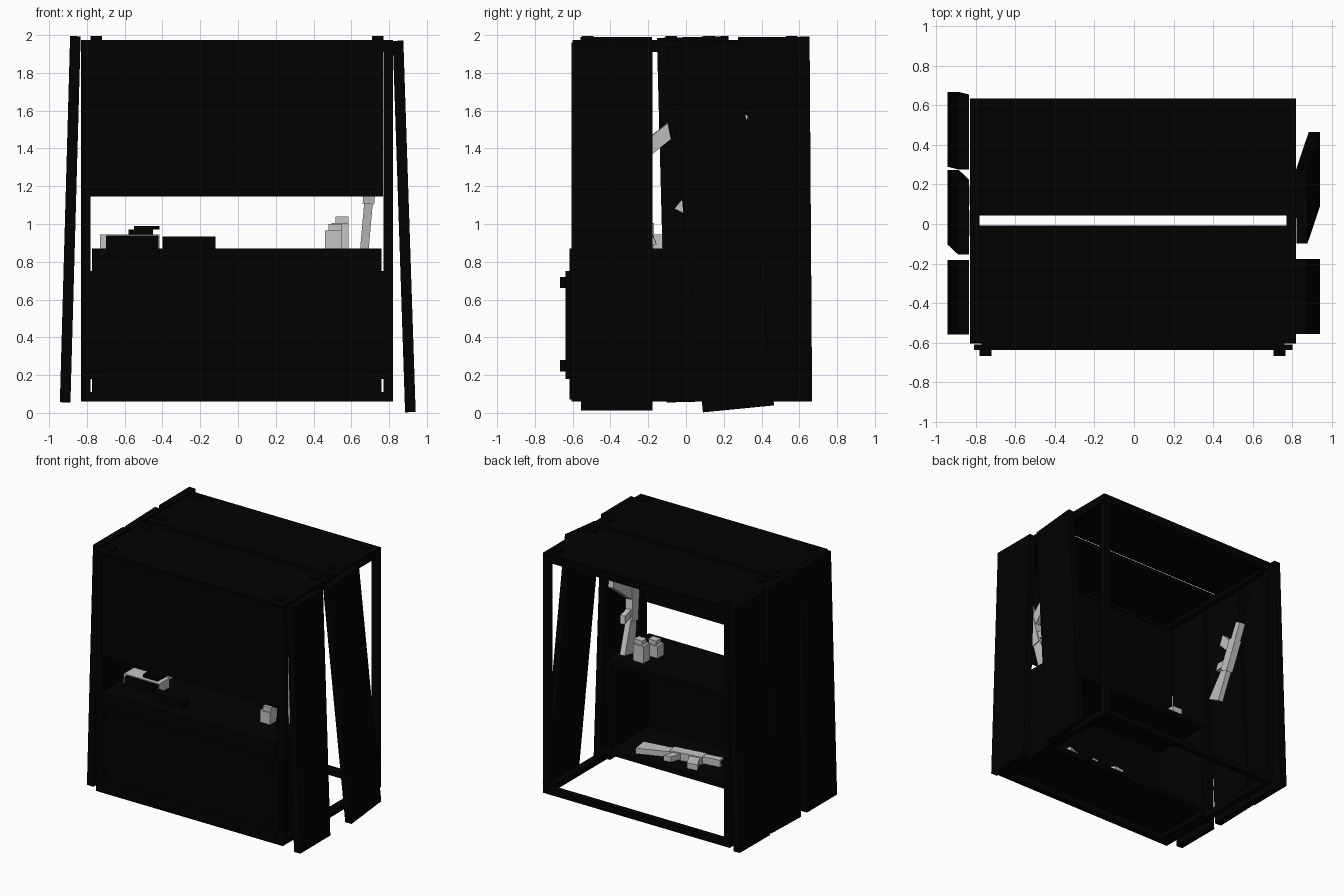
import bpy, bmesh
from math import radians
from mathutils import Matrix, Vector

old = bpy.data.objects.get("Cube")
if old:
    bpy.data.objects.remove(old, do_unlink=True)


def material(name, v):
    m = bpy.data.materials.new(name)
    m.use_nodes = True
    m.diffuse_color = (v, v, v, 1)
    m.node_tree.nodes["Principled BSDF"].inputs["Base Color"].default_value = (v, v, v, 1)
    return m


BLACK = material("black paint", 0.0004)
GREY = material("light grey", 0.55)


def mesh_object(name, bm, mats):
    me = bpy.data.meshes.new(name)
    bm.to_mesh(me)
    bm.free()
    for m in mats:
        me.materials.append(m)
    ob = bpy.data.objects.new(name, me)
    bpy.context.collection.objects.link(ob)
    return ob


def box(name, x, y, z, mat=BLACK):
    """Box from (min, max) ranges on each axis."""
    bm = bmesh.new()
    size = [r[1] - r[0] for r in (x, y, z)]
    mid = [(r[0] + r[1]) / 2 for r in (x, y, z)]
    bmesh.ops.create_cube(bm, size=1, matrix=Matrix.Translation(mid) @ Matrix.Diagonal(size + [1]))
    return mesh_object(name, bm, [mat])


def plank(name, centre, height, lean, tilt):
    """Loose wall plank, leaning inwards and tilted sideways."""
    ob = box(name, (-.028, .028), (-.189, .189), (-height / 2, height / 2))
    ob.location = centre
    ob.rotation_euler = (radians(tilt), radians(lean), 0)


# Timber frame
X0, X1, Y0, Y1, Z0, Z1 = -.83, .82, -.605, .635, .06, 1.96
T = .05
for side, px in (("right", (X0, X0 + T)), ("left", (X1 - T, X1))):
    for end, py in (("front", (Y0, Y0 + .065)), ("back", (Y1 - T, Y1))):
        box(f"{side}_{end}_post", px, py, (Z0, Z1))
    for level, pz in (("bottom", (Z0, Z0 + T)), ("top", (Z1 - T, Z1))):
        box(f"{side}_{level}_rail", px, (Y0, Y1), pz)
for end, py in (("front", (Y0, Y0 + T)), ("back", (Y1 - T, Y1))):
    for level, pz in (("bottom", (Z0, Z0 + T)), ("top", (Z1 - T, Z1))):
        box(f"{end}_{level}_rail", (X0, X1), py, pz)

# Roof boards with bolt heads
for i, (a, b) in enumerate(((-.60, -.008), (.043, .63))):
    box(f"roof_board_{i}", (X0, X1), (a, b), (1.94, 1.975))
    for x in (-.75, .74):
        for y in (a + .08, b - .07):
            box("roof_bolt", (x - .03, x + .03), (y - .03, y + .03), (1.97, 1.995))

# Front boards
box("upper_front_board", (-.80, .768), (-.60, -.565), (1.145, 1.97))
box("lower_front_plate", (-.81, .80), (-.637, -.61), (.18, .75))
for x in (-.75, .735):
    for z in (.25, .69):
        box("plate_bolt", (x - .03, x + .03), (-.667, -.63), (z - .03, z + .03))

# Counter cabinet, open at the back
CX, CY = (-.772, .761), (-.615, -.085)
box("counter_top", CX, CY, (.83, .87))
box("cabinet_front", CX, (-.618, -.58), (.07, .87))
box("cabinet_floor", CX, CY, (.11, .15))
box("cabinet_right_side", (CX[0], CX[0] + .03), CY, (.07, .85))
box("cabinet_left_side", (CX[1] - .03, CX[1]), CY, (.07, .85))

# Leaning side planks
plank("left_plank_front", (.88, -.367, .985), 1.945, -1.9, 0)
plank("left_plank_back", (.88, .183, .987), 1.94, -1.9, 5.6)
plank("right_plank_front", (-.888, -.37, 1.025), 1.93, 1.6, 0)
plank("right_plank_middle", (-.888, .06, 1.025), 1.93, 1.6, 1.5)
plank("right_plank_back", (-.888, .472, 1.025), 1.93, 1.6, .4)


def rifle(name, butt, muzzle, up, mag=-.18, rake=.05):
    """Blocky grey prop rifle with a black barrel, from butt to muzzle."""
    butt, muzzle = Vector(butt), Vector(muzzle)
    d = muzzle - butt
    length = d.length
    d.normalize()
    u = Vector(up)
    u = (u - d * u.dot(d)).normalized()
    s = d.cross(u)
    basis = Matrix((d, u, s)).transposed().to_4x4()
    place = Matrix.Translation(butt) @ basis @ Matrix.Scale(length, 4)
    # start, end, low, high, half thickness, material, slant
    parts = [
        (0, .32, -.11, .04, .026, 0, .07),
        (.28, .58, -.045, .05, .035, 0, 0),
        (.32, .39, -.13, -.03, .025, 0, -.05),
        (.46, .56, mag, -.03, .026, 0, rake),
        (.56, .74, -.025, .04, .032, 0, 0),
        (.72, 1, 0, .03, .014, 1, 0),
    ]
    bm = bmesh.new()
    for a, b, lo, hi, t, mat, slant in parts:
        m = Matrix.Translation(((a + b) / 2, (lo + hi) / 2, 0)) @ Matrix.Diagonal((b - a, hi - lo, 2 * t, 1))
        verts = bmesh.ops.create_cube(bm, size=1, matrix=m)["verts"]
        for v in verts:
            if a == 0:
                # Stock narrows towards the receiver
                if v.co.x > .1 and v.co.y < 0:
                    v.co.y += slant
            elif v.co.y < (lo + hi) / 2:
                v.co.x += slant
        for f in {f for v in verts for f in v.link_faces}:
            f.material_index = mat
    bm.transform(place)
    mesh_object(name, bm, [GREY, BLACK])


# Prop rifles: leaning on the counter, hung on the wall, in the cabinet
rifle("leaning_rifle", (.67, -.25, .875), (.745, -.42, 1.73), (0, -1, 0), mag=-.32, rake=.15)
rifle("wall_rifle", (-.81, .02, 1.04), (-.785, .40, 1.78), (0, 1, -.5))
rifle("cabinet_rifle", (.54, -.21, .185), (-.32, -.34, .185), (0, -1, 0))

# Sighted device and tray on the counter
box("device_body", (-.73, -.415), (-.40, -.27), (.87, .945), GREY)
box("device_rear_grip", (-.58, -.49), (-.27, -.125), (.87, .945), GREY)
box("device_guard", (-.70, -.42), (-.43, -.40), (.87, .94))
box("scope_mount", (-.58, -.45), (-.37, -.31), (.94, .97))
box("counter_scope", (-.55, -.415), (-.36, -.31), (.97, .99))
box("counter_tray", (-.40, -.12), (-.52, -.45), (.87, .935))

# Bottles on the counter
for x, y, top in ((.54, -.21, 1.04), (.505, -.34, 1.0)):
    box("bottle_body", (x - .045, x + .045), (y - .04, y + .04), (.87, top - .035), GREY)
    box("bottle_cap", (x - .025, x + .045), (y - .03, y + .03), (top - .035, top), GREY)
